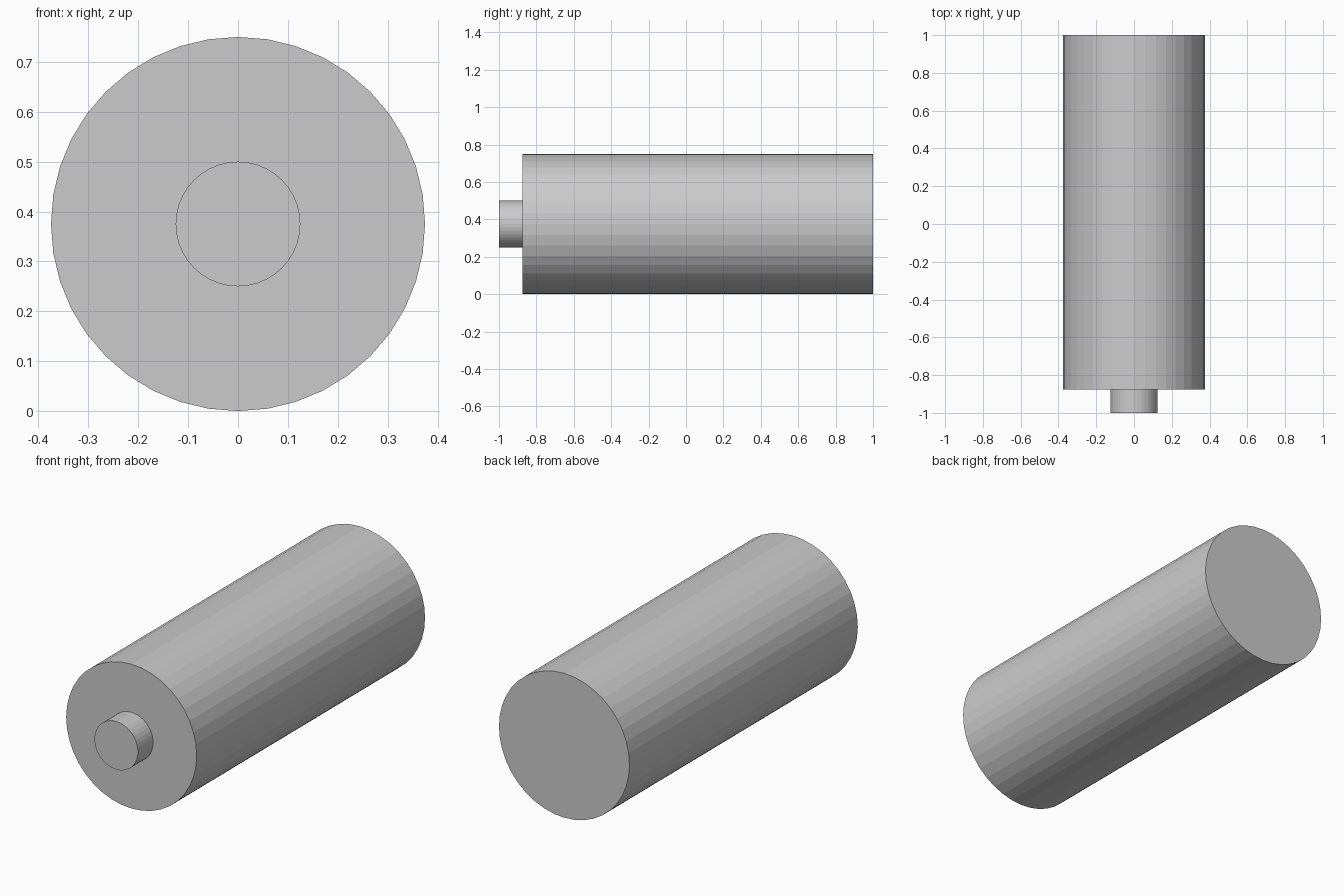
import bpy
import math

if "Cube" in bpy.data.objects:
    bpy.data.objects.remove(bpy.data.objects["Cube"])

SIDES = 40
AXIS_Z = 0.375


def cylinder_along_y(name, radius, y_start, y_end):
    bpy.ops.mesh.primitive_cylinder_add(
        vertices=SIDES, radius=radius, depth=y_end - y_start,
        location=(0, (y_start + y_end) / 2, AXIS_Z),
        rotation=(math.pi / 2, 0, 0))
    obj = bpy.context.object
    obj.name = name
    return obj


# Main cell casing
cylinder_along_y("battery_body", 0.375, -0.875, 1.0)
# Positive contact at the front
cylinder_along_y("front_terminal", 0.125, -1.0, -0.875)
